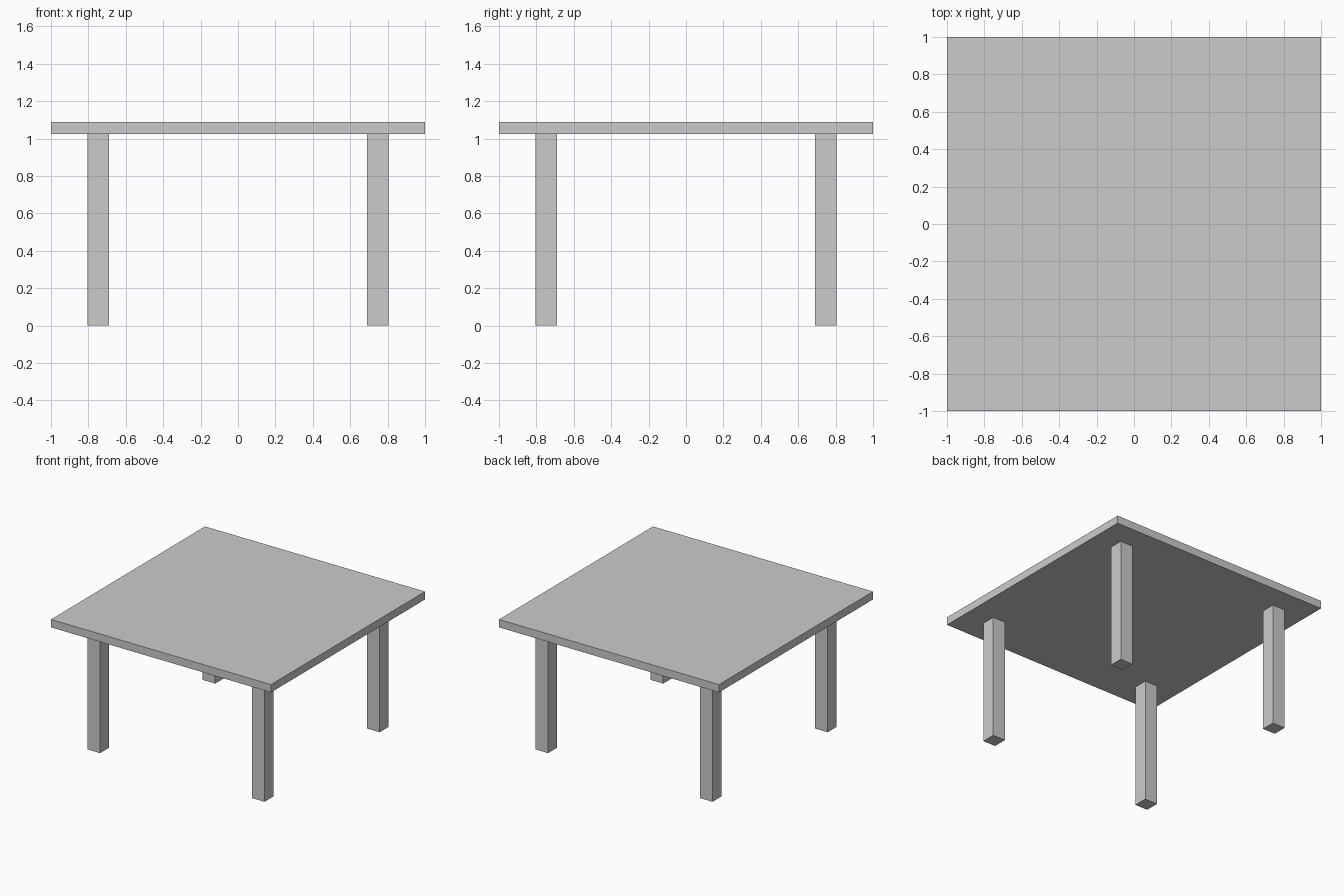
import bpy

if "Cube" in bpy.data.objects:
    bpy.data.objects.remove(bpy.data.objects["Cube"])

TOP_Z, UNDER_Z = 1.09, 1.025   # tabletop upper and lower faces
LEG_W, LEG_C = 0.115, 0.7475   # leg thickness and centre offset


def box(name, centre, size):
    bpy.ops.mesh.primitive_cube_add(size=1, location=centre)
    ob = bpy.context.object
    ob.name = name
    ob.scale = size
    bpy.ops.object.transform_apply(location=False, rotation=False, scale=True)
    return ob


# Square tabletop
box("tabletop", (0, 0, (TOP_Z + UNDER_Z) / 2), (2, 2, TOP_Z - UNDER_Z))

# Four straight legs, inset from the corners
for y_name, sy in (("front", -1), ("back", 1)):
    for x_name, sx in (("left", -1), ("right", 1)):
        box(f"{y_name}_{x_name}_leg",
            (sx * LEG_C, sy * LEG_C, UNDER_Z / 2),
            (LEG_W, LEG_W, UNDER_Z))
